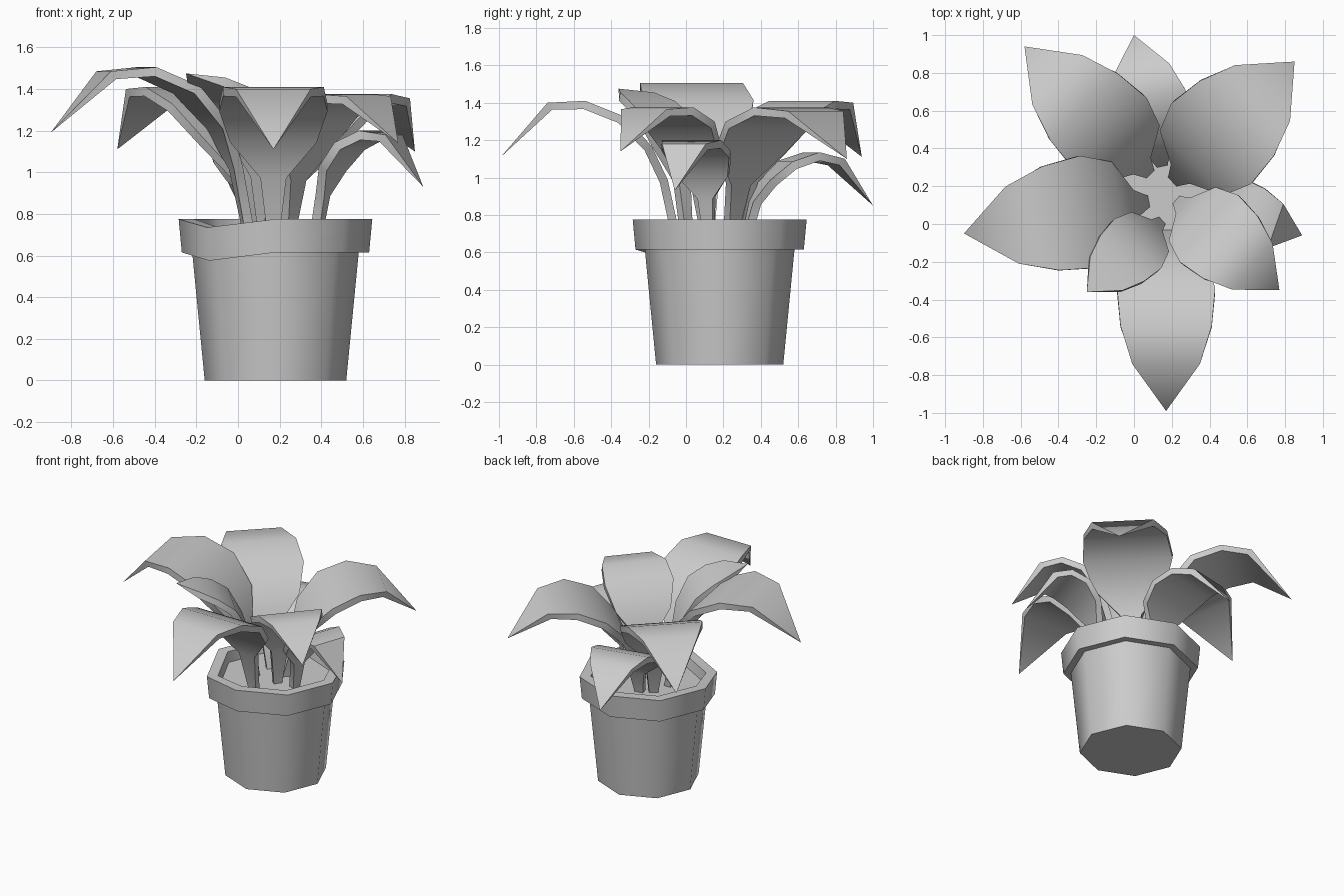
import bpy
from math import cos, sin, pi, radians
from mathutils import Vector

if "Cube" in bpy.data.objects:
    bpy.data.objects.remove(bpy.data.objects["Cube"])

POT = Vector((0.18, 0.18, 0))
SOIL = 0.70


def add_object(name, verts, faces):
    mesh = bpy.data.meshes.new(name)
    mesh.from_pydata([tuple(v) for v in verts], [], faces)
    obj = bpy.data.objects.new(name, mesh)
    bpy.context.collection.objects.link(obj)
    bpy.ops.object.select_all(action='DESELECT')
    obj.select_set(True)
    bpy.context.view_layer.objects.active = obj
    bpy.ops.object.mode_set(mode='EDIT')
    bpy.ops.mesh.select_all(action='SELECT')
    bpy.ops.mesh.normals_make_consistent(inside=False)
    bpy.ops.object.mode_set(mode='OBJECT')
    bpy.ops.object.shade_smooth_by_angle(angle=radians(48))
    return obj


def lathe_pot(name, profile, sides=8):
    """Eight-sided pot; one rim corner sags slightly."""
    verts, faces = [], []
    for i, (r, z) in enumerate(profile):
        for k in range(sides):
            a = 2 * pi * k / sides
            sag = 0.04 if k == 5 and 2 <= i <= 5 else 0
            verts.append(POT + Vector((r * cos(a), r * sin(a), z - sag)))
    for i in range(len(profile) - 1):
        for k in range(sides):
            n = (k + 1) % sides
            a, b = i * sides, (i + 1) * sides
            faces.append((a + k, a + n, b + n, b + k))
    last = (len(profile) - 1) * sides
    faces.append(tuple(reversed(range(sides))))
    faces.append(tuple(range(last, last + sides)))
    return add_object(name, verts, faces)


# Leaf stations from stem foot: run fraction, height fraction, width fraction
STATIONS = [(0.0, 0.0, 0.10), (0.07, 0.42, 0.24), (0.16, 0.67, 0.80),
            (0.32, 0.89, 1.0), (0.53, 1.0, 0.93), (0.74, None, 0.69)]
THICK = 0.045


def leaf(name, foot, tip, half_width, peak, shoulder, tip_z):
    """Thick folded blade on a stem, tapering to a point."""
    foot, end = Vector((*foot, 0)), Vector((*tip, 0))
    run = (end - foot).normalized()
    side = Vector((-run.y, run.x, 0))
    path, widths = [], []
    for t, h, w in STATIONS:
        z = shoulder if h is None else SOIL - 0.02 + h * (peak - SOIL + 0.02)
        path.append(foot.lerp(end, t) + Vector((0, 0, z)))
        widths.append(max(w * half_width, 0.025))
    tip_point = end + Vector((0, 0, tip_z))
    line = path + [tip_point]
    verts, faces = [], []
    for i, (p, w) in enumerate(zip(path, widths)):
        tangent = (line[i + 1] - line[max(i - 1, 0)]).normalized()
        down = side.cross(tangent).normalized() * THICK
        if down.z > 0:
            down = -down
        verts += [p + side * w, p - side * w,
                  p - side * w + down, p + side * w + down]
    n = len(path)
    for i in range(n - 1):
        for k in range(4):
            m = (k + 1) % 4
            faces.append((4 * i + k, 4 * i + m, 4 * i + 4 + m, 4 * i + 4 + k))
    faces.append((3, 2, 1, 0))
    verts.append(tip_point)
    for k in range(4):
        faces.append((4 * n - 4 + k, 4 * n - 4 + (k + 1) % 4, 4 * n))
    return add_object(name, verts, faces)


# Pot with overhanging rim and soil surface
lathe_pot("pot", [(0.34, 0), (0.40, 0.615), (0.45, 0.615), (0.465, 0.775),
                  (0.39, 0.775), (0.38, SOIL)])

# Leaves: foot, tip, half width, peak z, shoulder z, tip z
leaf("leaf_front", (0.17, -0.03), (0.17, -0.99), 0.26, 1.41, 1.40, 1.11)
leaf("leaf_left", (0.08, 0.12), (-0.90, -0.05), 0.30, 1.505, 1.485, 1.19)
leaf("leaf_back_left", (0.09, 0.26), (-0.58, 0.94), 0.27, 1.41, 1.40, 1.11)
leaf("leaf_back_right", (0.20, 0.22), (0.85, 0.86), 0.30, 1.375, 1.355, 1.10)
leaf("leaf_back_low", (0.15, 0.30), (0.0, 1.0), 0.22, 1.135, 1.10, 0.85)
leaf("leaf_right_low", (0.35, 0.13), (0.89, -0.06), 0.18, 1.20, 1.18, 0.93)
leaf("leaf_front_right", (0.22, 0.13), (0.77, -0.35), 0.235, 1.375, 1.365, 1.14)
leaf("leaf_front_left", (0.15, 0.02), (-0.25, -0.36), 0.18, 1.41, 1.455, 1.475)
